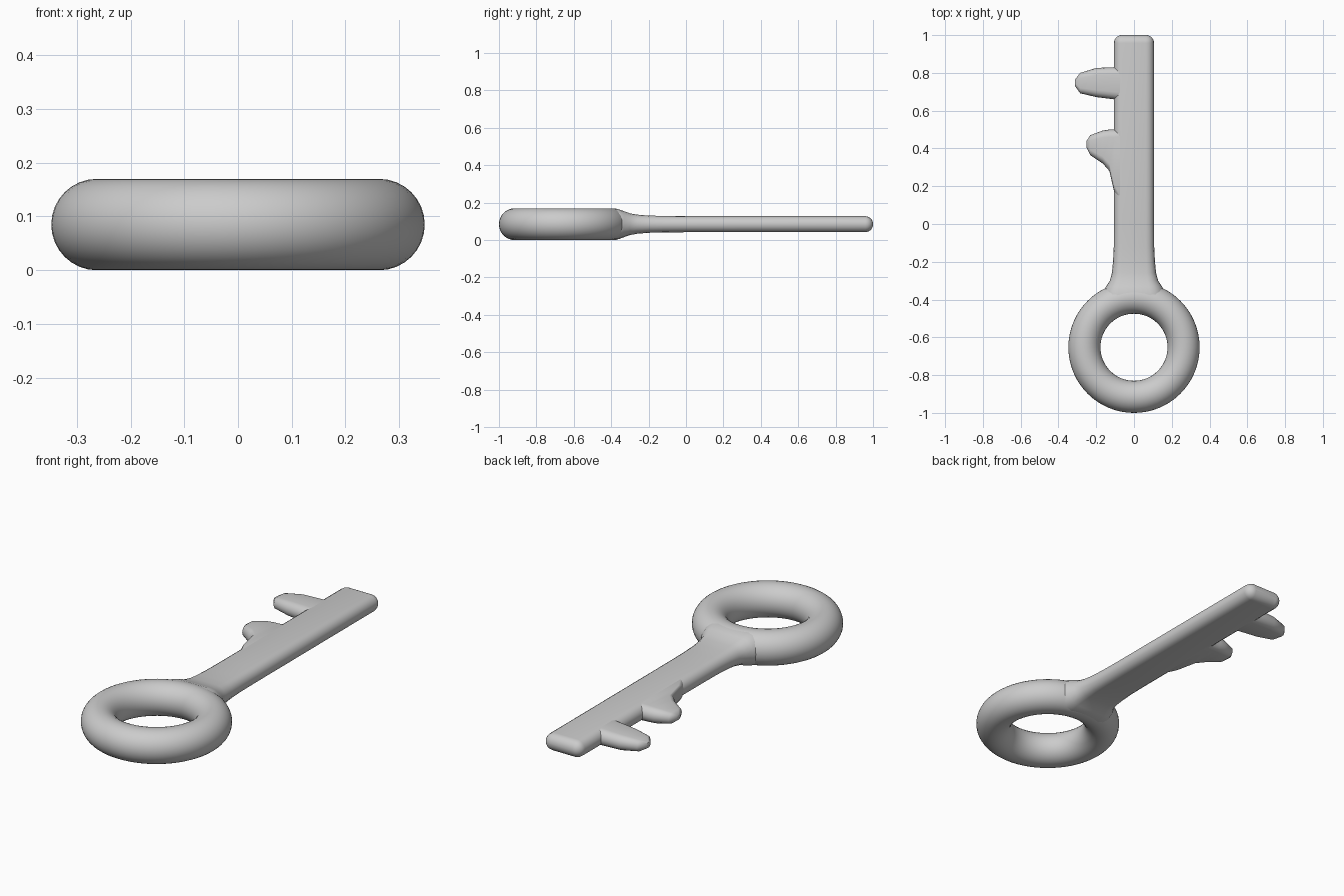
import bpy, bmesh
from math import sin, cos, pi

if "Cube" in bpy.data.objects:
    bpy.data.objects.remove(bpy.data.objects["Cube"])

ZC = 0.085   # mid-height of the key


def stadium(hw, ht, n=8):
    """Flat outline with fully rounded sides, half width hw, half thickness ht."""
    pts = []
    for side in (1, -1):
        for i in range(n + 1):
            a = -pi / 2 + pi * i / n
            pts.append((side * (hw - ht + ht * cos(a)), side * ht * sin(a)))
    return pts


def loft(name, sections, place, angle=50):
    """Skin sections (position, centre, half width, half thickness) into a solid."""
    bm = bmesh.new()
    rings = []
    for pos, mid, hw, ht in sections:
        rings.append([bm.verts.new(place(pos, mid + u, ZC + v)) for u, v in stadium(hw, ht)])
    for a, b in zip(rings, rings[1:]):
        for i in range(len(a)):
            j = (i + 1) % len(a)
            bm.faces.new((a[i], a[j], b[j], b[i]))
    bm.faces.new(rings[0])
    bm.faces.new(rings[-1])
    bmesh.ops.recalc_face_normals(bm, faces=bm.faces)
    me = bpy.data.meshes.new(name)
    bm.to_mesh(me)
    bm.free()
    ob = bpy.data.objects.new(name, me)
    bpy.context.collection.objects.link(ob)
    bpy.ops.object.select_all(action='DESELECT')
    ob.select_set(True)
    bpy.context.view_layer.objects.active = ob
    bpy.ops.object.shade_smooth_by_angle(angle=angle * pi / 180)
    return ob


# Ring-shaped bow
bpy.ops.mesh.primitive_torus_add(location=(0, -0.6525, ZC), major_radius=0.2625,
                                 minor_radius=0.085, major_segments=64, minor_segments=32)
bpy.context.object.name = "bow_ring"
bpy.ops.object.shade_smooth()

# Shaft: flared into the ring, rounded at the far end
shaft = [(-0.39, 0, 0.17, 0.081), (-0.36, 0, 0.162, 0.08), (-0.33, 0, 0.148, 0.069),
         (-0.30, 0, 0.128, 0.058), (-0.26, 0, 0.117, 0.051), (-0.20, 0, 0.111, 0.046),
         (-0.12, 0, 0.107, 0.044), (0.0, 0, 0.106, 0.043)]
for i in range(7):
    t = i / 6 * pi / 2 * 0.95
    d = 0.042 * (1 - cos(t))
    shaft.append((0.958 + 0.042 * sin(t), 0, 0.106 - d, 0.043 - d))
loft("shaft", shaft, lambda p, u, z: (u, p, z))

# Teeth on the left edge: (x, low y, high y, half thickness)
teeth = {
    "long_tooth": [(-0.07, 0.655, 0.832, 0.041), (-0.105, 0.66, 0.83, 0.040),
                   (-0.20, 0.672, 0.826, 0.037), (-0.285, 0.692, 0.80, 0.028),
                   (-0.312, 0.73, 0.765, 0.013)],
    "short_tooth": [(-0.07, 0.10, 0.505, 0.041), (-0.105, 0.17, 0.50, 0.040),
                    (-0.13, 0.28, 0.50, 0.039), (-0.165, 0.32, 0.495, 0.037),
                    (-0.232, 0.365, 0.47, 0.027), (-0.252, 0.405, 0.438, 0.013)],
}
for name, rows in teeth.items():
    loft(name, [(x, (lo + hi) / 2, (hi - lo) / 2, ht) for x, lo, hi, ht in rows],
         lambda p, u, z: (p, u, z))
